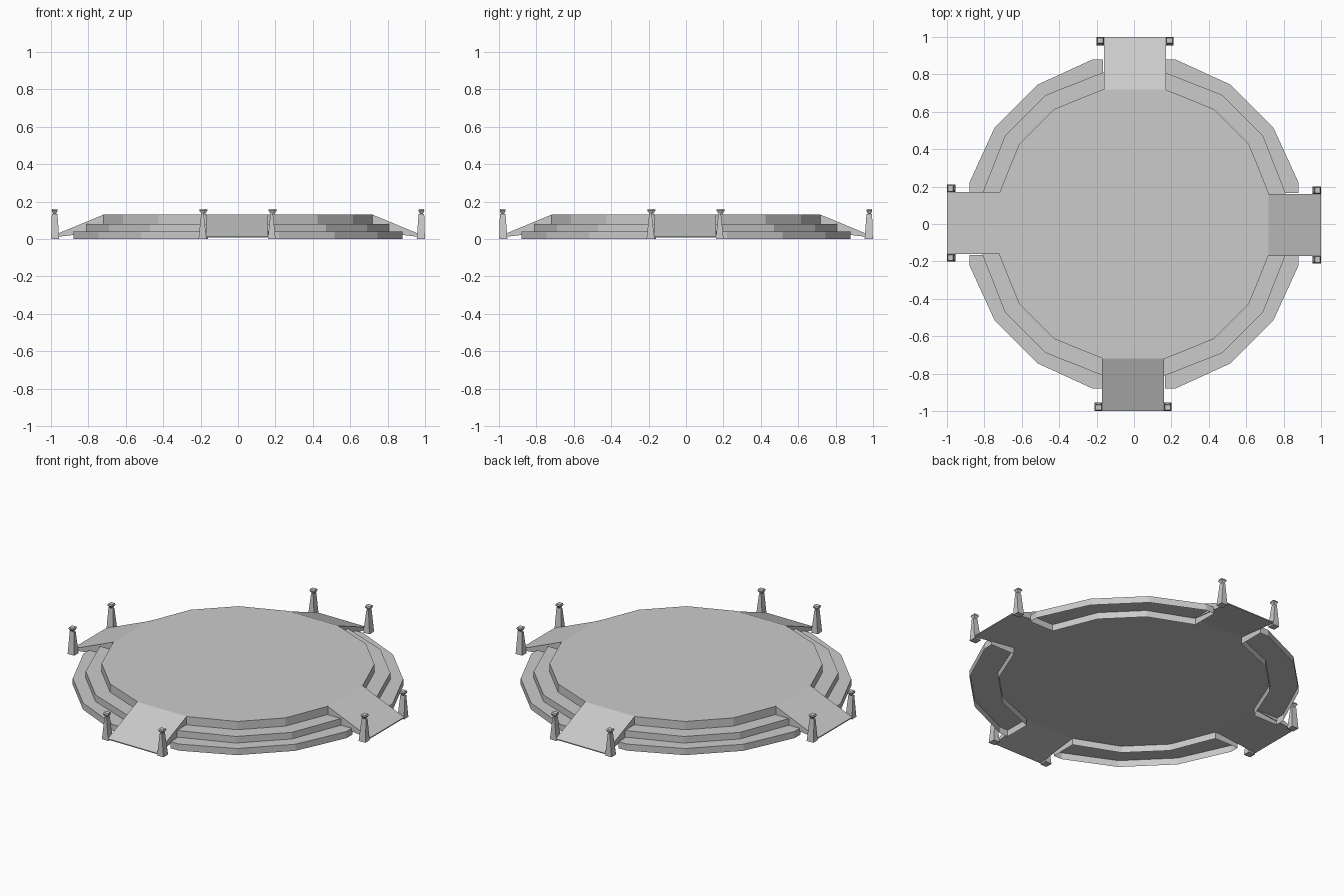
import bpy, bmesh, math
from mathutils import Matrix

cube = bpy.data.objects.get("Cube")
if cube:
    bpy.data.objects.remove(cube)

stone = bpy.data.materials.new("grey_stone")
stone.use_nodes = True
stone.diffuse_color = (0.6, 0.6, 0.6, 1)
stone.node_tree.nodes["Principled BSDF"].inputs["Base Color"].default_value = (0.6, 0.6, 0.6, 1)

HALF = 0.165   # half width of a ramp
SHIFT = -0.005  # small sideways offset of each ramp


def loft(name, loops, bottom=True, top=True, turn=0):
    """Join stacked loops of points into a solid, turned about the z axis."""
    bm = bmesh.new()
    rings = [[bm.verts.new(p) for p in loop] for loop in loops]
    n = len(rings[0])
    for a, b in zip(rings, rings[1:]):
        for i in range(n):
            j = (i + 1) % n
            bm.faces.new((a[i], a[j], b[j], b[i]))
    if bottom:
        bm.faces.new(rings[0][::-1])
    if top:
        bm.faces.new(rings[-1])
    bmesh.ops.recalc_face_normals(bm, faces=bm.faces)
    bm.transform(Matrix.Rotation(turn, 4, 'Z'))
    mesh = bpy.data.meshes.new(name)
    bm.to_mesh(mesh)
    bm.free()
    mesh.materials.append(stone)
    obj = bpy.data.objects.new(name, mesh)
    bpy.context.collection.objects.link(obj)
    return obj


def at(points, z):
    return [(x, y, z) for x, y in points]


def all_quarters(quarter):
    pts = []
    for k in range(4):
        c, s = round(math.cos(k * math.pi / 2)), round(math.sin(k * math.pi / 2))
        pts += [(c * x - s * y, s * x + c * y) for x, y in quarter]
    return pts


def box_loop(cx, cy, wx, wy, z):
    return [(cx + sx * wx / 2, cy + sy * wy / 2, z)
            for sx, sy in ((-1, -1), (1, -1), (1, 1), (-1, 1))]


# Quarter outlines of the three levels, counter-clockwise
low = [(0.88, HALF), (0.88, 0.22), (0.745, 0.515), (0.515, 0.745), (0.22, 0.88), (HALF, 0.88)]
mid = [(0.81, HALF), (0.69, 0.47), (0.47, 0.69), (HALF, 0.81)]
high = [(0.72, HALF), (0.615, 0.425), (0.425, 0.615), (HALF, 0.72)]

# Upper platform and middle step
for name, quarter, z0, z1 in (("middle_step", mid, 0.04, 0.08), ("platform", high, 0.08, 0.13)):
    outline = all_quarters(quarter)
    loft(name, [at(outline, z0), at(outline, z1)])

ramp_profile = [(-0.72, 0.04), (-1.0, 0.008), (-1.0, 0.014), (-0.72, 0.13)]
sides = ("front", "left", "back", "right")
for k, side in enumerate(sides):
    turn = k * math.pi / 2

    # Hollow bottom step between two ramps
    outline = low + high[::-1]
    loft("bottom_step_" + side, [at(outline, 0), at(outline, 0.04)], bottom=False, turn=turn)

    # Sloping ramp
    loft(side + "_ramp", [[(x, y, z) for y, z in ramp_profile]
                          for x in (SHIFT - HALF, SHIFT + HALF)], turn=turn)

    # Tapered posts with small flared caps
    for label, sx in (("a", -1), ("b", 1)):
        x = SHIFT + sx * 0.185
        loft(f"{side}_post_{label}", [box_loop(x, -0.977, 0.042, 0.044, 0),
                                      box_loop(x, -0.98, 0.014, 0.03, 0.135)], turn=turn)
        loft(f"{side}_post_cap_{label}", [box_loop(x, -0.98, 0.01, 0.016, 0.135),
                                          box_loop(x, -0.98, 0.034, 0.032, 0.152),
                                          box_loop(x, -0.98, 0.03, 0.026, 0.16)], turn=turn)
